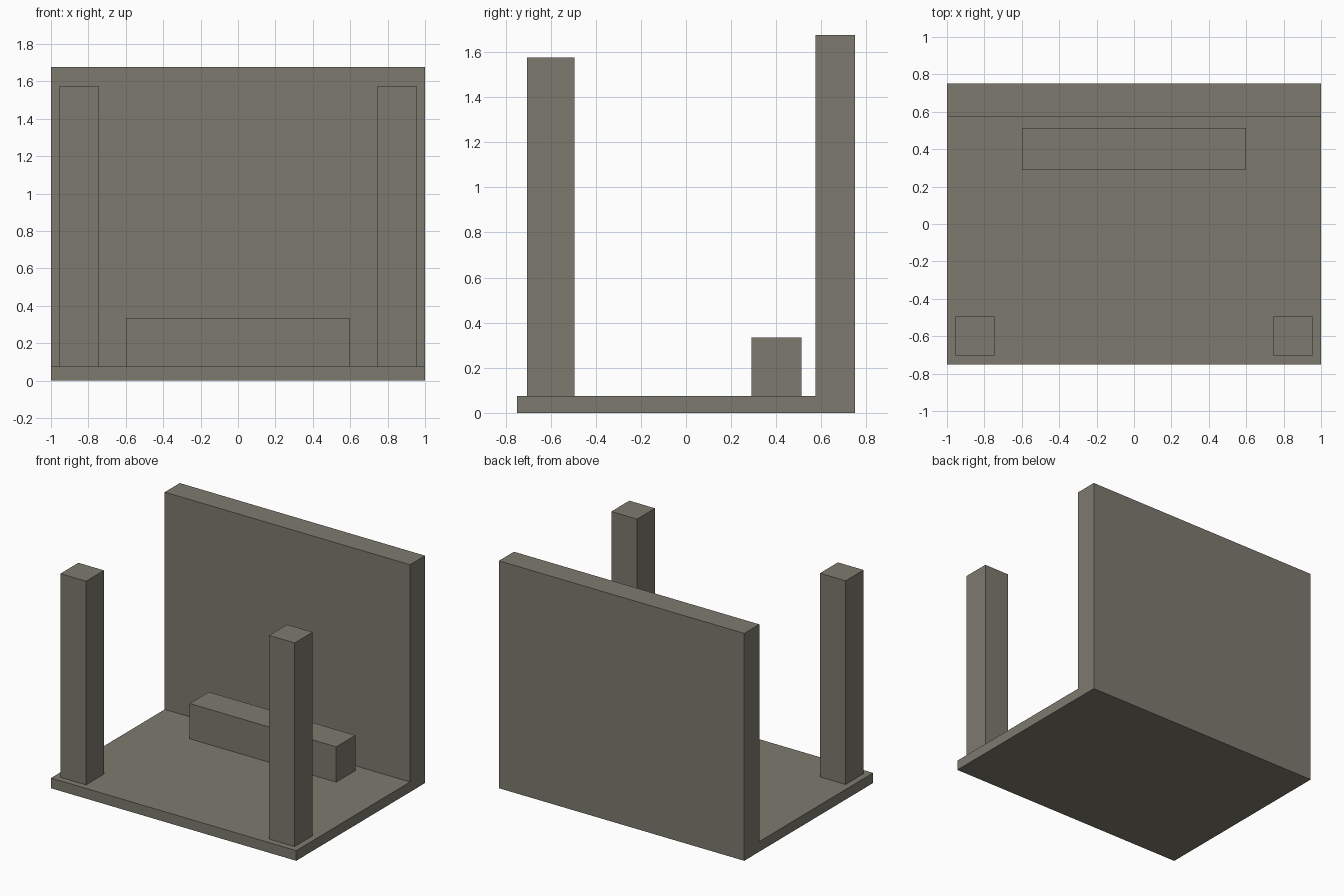
import bpy
import bmesh

if "Cube" in bpy.data.objects:
    bpy.data.objects.remove(bpy.data.objects["Cube"])

stone = bpy.data.materials.new("grey_stone")
stone.diffuse_color = (0.205, 0.195, 0.156, 1.0)
stone.use_nodes = True
stone.node_tree.nodes["Principled BSDF"].inputs["Base Color"].default_value = stone.diffuse_color


def finish(name, bm):
    bmesh.ops.recalc_face_normals(bm, faces=bm.faces)
    mesh = bpy.data.meshes.new(name)
    bm.to_mesh(mesh)
    bm.free()
    mesh.materials.append(stone)
    obj = bpy.data.objects.new(name, mesh)
    bpy.context.collection.objects.link(obj)
    return obj


def extrude_x(name, profile, x0, x1):
    """Extrude a (y, z) outline from x0 to x1."""
    bm = bmesh.new()
    face = bm.faces.new([bm.verts.new((x0, y, z)) for y, z in profile])
    ext = bmesh.ops.extrude_face_region(bm, geom=[face])["geom"]
    verts = [v for v in ext if isinstance(v, bmesh.types.BMVert)]
    bmesh.ops.translate(bm, verts=verts, vec=(x1 - x0, 0, 0))
    return finish(name, bm)


def rect(y0, y1, z0, z1):
    return [(y0, z0), (y1, z0), (y1, z1), (y0, z1)]


FLOOR = 0.075

# Floor and back wall share one L-shaped outline
extrude_x("floor_and_back_wall",
          [(-0.75, 0), (0.75, 0), (0.75, 1.676), (0.575, 1.676),
           (0.575, FLOOR), (-0.75, FLOOR)], -1.0, 1.0)

# Low bench in front of the wall
extrude_x("bench", rect(0.29, 0.513, FLOOR, 0.335), -0.598, 0.598)

# Two front pillars, mirrored across x
for side, label in ((-1, "left"), (1, "right")):
    extrude_x(f"{label}_pillar", rect(-0.704, -0.495, FLOOR, 1.576),
              side * 0.955, side * 0.746)
